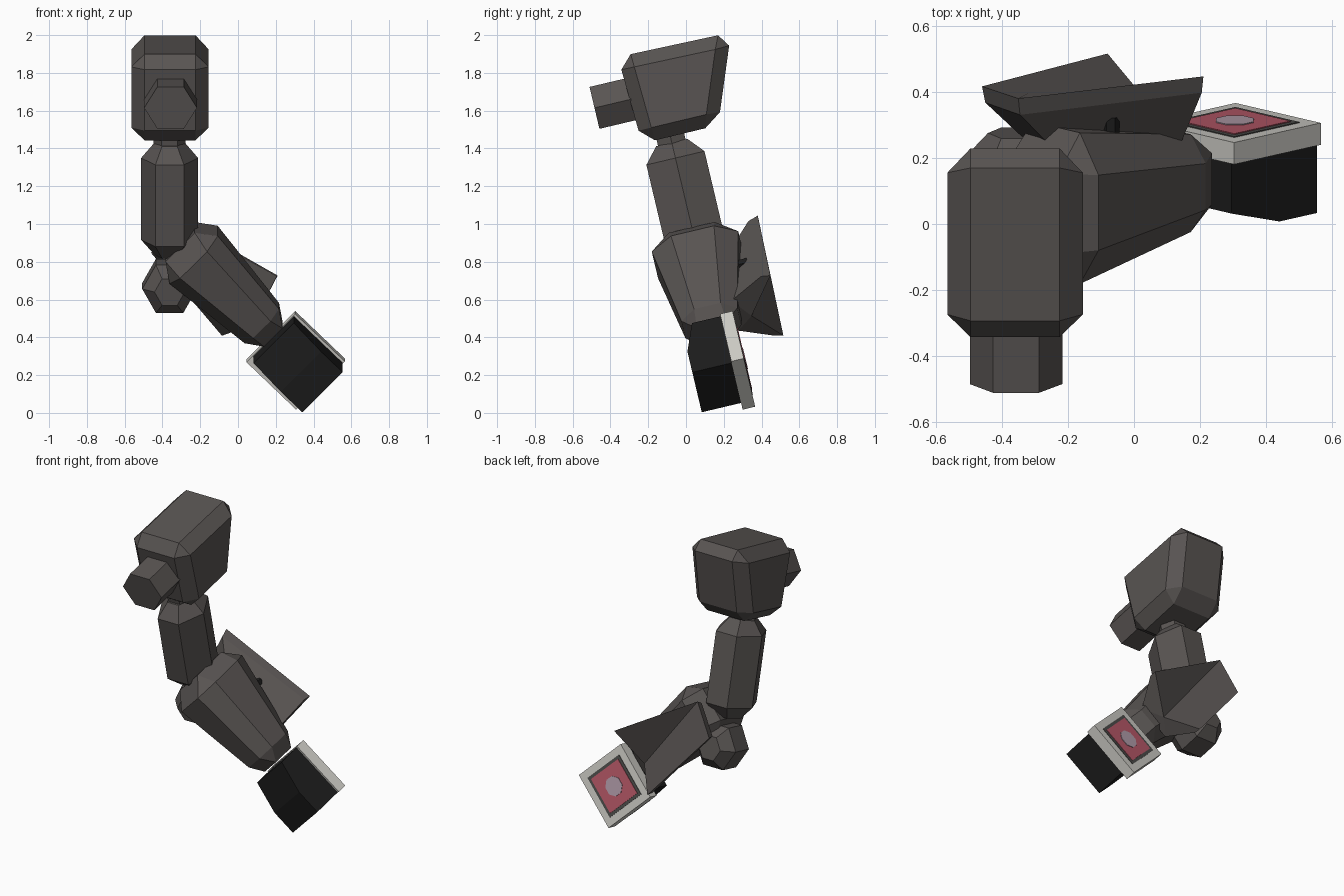
import bpy, bmesh, math
from mathutils import Vector, Matrix

if "Cube" in bpy.data.objects:
    bpy.data.objects.remove(bpy.data.objects["Cube"])

# Everything is laid out upright as (x, depth, height), then leaned back together
LEAN = Matrix.Rotation(math.radians(13.3), 4, 'X')


def material(name, rgb):
    m = bpy.data.materials.new(name)
    m.diffuse_color = (*rgb, 1)
    m.use_nodes = True
    m.node_tree.nodes["Principled BSDF"].inputs["Base Color"].default_value = m.diffuse_color
    return m


GREY = material("warm_dark_grey", (0.098, 0.088, 0.084))
BLACK = material("black", (0.012, 0.012, 0.012))
SILVER = material("light_grey", (0.62, 0.61, 0.57))
FRAME = material("screen_frame_grey", (0.075, 0.075, 0.07))
RED = material("muted_red", (0.48, 0.10, 0.14))
LILAC = material("pale_lilac", (0.45, 0.34, 0.41))


def build(name, verts, faces, mat, bevel=0):
    bm = bmesh.new()
    vs = [bm.verts.new(v) for v in verts]
    for f in faces:
        bm.faces.new([vs[i] for i in f])
    bmesh.ops.remove_doubles(bm, verts=bm.verts, dist=0.0005)
    bmesh.ops.recalc_face_normals(bm, faces=bm.faces)
    if bevel:
        bmesh.ops.bevel(bm, geom=bm.edges[:], offset=bevel, segments=1,
                        affect='EDGES', profile=0.5)
    bm.transform(LEAN)
    me = bpy.data.meshes.new(name)
    bm.to_mesh(me)
    bm.free()
    me.materials.append(mat)
    ob = bpy.data.objects.new(name, me)
    bpy.context.collection.objects.link(ob)
    return ob


def loft(name, rings, mat, bevel=0):
    """Skin a list of equal-length rings and cap both ends."""
    n = len(rings[0])
    verts = [p for r in rings for p in r]
    faces = [(k * n + i, k * n + (i + 1) % n, (k + 1) * n + (i + 1) % n, (k + 1) * n + i)
             for k in range(len(rings) - 1) for i in range(n)]
    faces += [tuple(range(n)), tuple(range(len(verts) - n, len(verts)))]
    return build(name, verts, faces, mat, bevel)


def hexagon(rx, ry):
    """Six points with corners on the x axis; ry is the half width across flats."""
    return [(rx * math.cos(i * math.pi / 3),
             ry * math.sin(i * math.pi / 3) / math.sin(math.pi / 3)) for i in range(6)]


def upright(x, d, h, rx, ry):
    return [(x + a, d + b, h) for a, b in hexagon(rx, ry)]


def facing(x, d, h, rx, ry):
    return [(x + a, d, h + b) for a, b in hexagon(rx, ry)]


# Diagonal axes of the lower arm: A runs to the hand, S across it
ang = math.radians(44.5)
A = Vector((math.cos(ang), 0, -math.sin(ang)))
S = Vector((math.sin(ang), 0, math.cos(ang)))
D = Vector((0, 1, 0))


def chamfered(origin, t, s, d, cs, cd):
    """Rectangle across the lower arm with its corners cut."""
    pts = [(s, d - cd), (s - cs, d), (cs - s, d), (-s, d - cd),
           (-s, cd - d), (cs - s, -d), (s - cs, -d), (s, cd - d)]
    return [Vector(origin) + A * t + S * a + D * b for a, b in pts]


# Shoulder: tapered box with cut edges
side = [(0.082, 1.917), (0.695, 1.905), (0.516, 1.443), (0.102, 1.442)]
loft("shoulder", [[(x, d, h) for d, h in side] for x in (-0.565, -0.155)], GREY, 0.07)

# Six-sided stub on the shoulder front
loft("shoulder_stub", [facing(-0.357, d, 1.683, 0.14, 0.114) for d in (-0.10, 0.15)], GREY)

# Upper arm and neck
arm = [(0.80, 0.08, 0.085), (0.881, 0.151, 0.158), (1.326, 0.151, 0.158), (1.41, 0.08, 0.085)]
loft("upper_arm", [upright(-0.362, 0.256, h, rx, ry) for h, rx, ry in arm], GREY)
loft("neck", [upright(-0.362, 0.256, h, 0.085, 0.075) for h in (1.38, 1.47)], GREY)

# Elbow ball
ball = [(-0.14, 0.08), (-0.07, 0.145), (0.07, 0.145), (0.14, 0.08)]
loft("elbow", [facing(-0.362, 0.29 + o, 0.622, r, r * 0.9) for o, r in ball], GREY)

# Forearm: tapered, eight-sided, with narrowed ends
top, end = (-0.235, 0.255, 0.80), (0.126, 0.24, 0.432)
loft("forearm", [chamfered(top, -0.10, 0.11, 0.125, 0, 0),
                 chamfered(top, 0, 0.182, 0.235, 0.08, 0.118),
                 chamfered(end, 0, 0.13, 0.152, 0.065, 0.08),
                 chamfered(end, 0.085, 0.07, 0.08, 0, 0)], GREY)

# Guard plate: flared trough behind the forearm
guard = [(-0.35, 0.61, 0.929), (0.21, 0.602, 0.605), (-0.08, 0.596, 0.28), (-0.46, 0.60, 0.728),  # rim
         (-0.345, 0.555, 0.912), (0.205, 0.553, 0.612), (-0.085, 0.55, 0.29), (-0.45, 0.55, 0.73),  # lip
         (-0.26, 0.44, 0.80), (0.14, 0.37, 0.522), (-0.01, 0.37, 0.36), (-0.34, 0.44, 0.71),  # keel
         (0.06, 0.456, 0.42)]  # hollow
build("forearm_guard", guard,
      [(0, 1, 12), (0, 12, 2, 3),
       (0, 4, 5, 1), (2, 6, 7, 3), (3, 7, 4, 0),
       (4, 8, 9, 5), (6, 10, 11, 7), (7, 11, 8, 4), (8, 11, 10, 9),
       (1, 5, 9, 12), (12, 9, 10), (12, 10, 6, 2)], GREY)

# Peg joining guard and forearm
loft("guard_peg", [facing(-0.07, d, 0.70, 0.026, 0.024) for d in (0.36, 0.50)], BLACK)

# Hand: block whose front slopes back toward the wrist
C = Vector((0.305, 0, 0.208))
hand = [(-0.18, 0.30), (-0.18, 0.14), (0.022, 0.082), (0.182, 0.082), (0.182, 0.30)]
loft("hand", [[C + A * t + S * s + D * d for t, d in hand] for s in (-0.135, 0.17)], BLACK)


def square(half, depth):
    return [C + A * half * i + S * half * j + D * depth
            for i, j in ((-1, -1), (1, -1), (1, 1), (-1, 1))]


def slab(name, half, near, far, mat):
    loft(name, [square(half, near), square(half, far)], mat)


# Back plate of the hand and its layered screen
slab("hand_plate", 0.184, 0.296, 0.364, SILVER)
slab("screen_frame", 0.138, 0.362, 0.367, FRAME)
slab("screen", 0.119, 0.365, 0.370, RED)

# Pale patch in the middle of the screen
patch = [(0.062 * math.cos(i * math.pi / 4 + math.pi / 8),
          0.062 * math.sin(i * math.pi / 4 + math.pi / 8)) for i in range(8)]
loft("screen_patch", [[C + A * a + S * b + D * d for a, b in patch]
                      for d in (0.368, 0.373)], LILAC)
